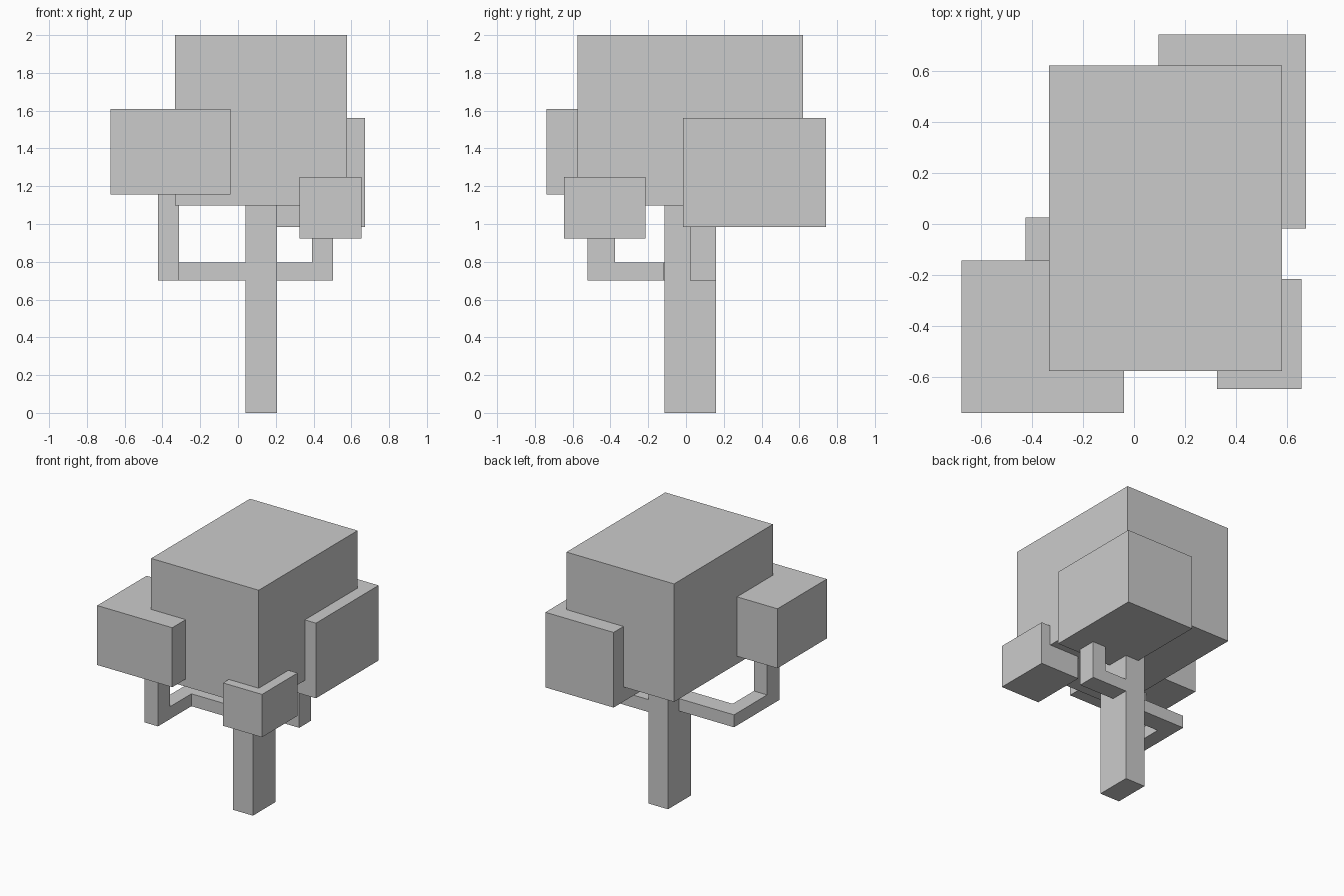
import bpy, bmesh
from mathutils import Vector

if "Cube" in bpy.data.objects:
    bpy.data.objects.remove(bpy.data.objects["Cube"])


def finish(name, bm):
    bmesh.ops.recalc_face_normals(bm, faces=bm.faces)
    mesh = bpy.data.meshes.new(name)
    bm.to_mesh(mesh)
    bm.free()
    bpy.context.collection.objects.link(bpy.data.objects.new(name, mesh))


def box(name, lo, hi):
    lo, hi = Vector(lo), Vector(hi)
    bm = bmesh.new()
    bmesh.ops.create_cube(bm, size=1)
    bmesh.ops.scale(bm, vec=hi - lo, verts=bm.verts)
    bmesh.ops.translate(bm, vec=(lo + hi) / 2, verts=bm.verts)
    finish(name, bm)


def branch(name, x, y, z, steps):
    """Extrude a rectangle on the trunk wall through a series of square bends."""
    bm = bmesh.new()
    corners = [(y[0], z[0]), (y[1], z[0]), (y[1], z[1]), (y[0], z[1])]
    tip = bm.faces.new([bm.verts.new((x, a, b)) for a, b in corners])
    tip.normal_update()
    if tip.normal.dot(Vector(steps[0])) < 0:
        tip.normal_flip()
    for step in steps:
        step = Vector(step)
        # turn onto the neighbouring face that looks along the step
        around = [tip] + [f for e in tip.edges for f in e.link_faces]
        face = max(around, key=lambda f: f.normal.dot(step))
        tip = bmesh.ops.extrude_discrete_faces(bm, faces=[face])["faces"][0]
        bmesh.ops.translate(bm, vec=step, verts=tip.verts)
        bm.normal_update()
    finish(name, bm)


# Trunk
box("trunk", (0.04, -0.115, 0), (0.207, 0.16, 1.097))

# Branches: the left one bends forward then up, the right one straight up
branch("left_branch", 0.04, (-0.118, 0.025), (0.70, 0.795),
       [(-0.352, 0, 0), (-0.112, 0, 0), (0, -0.257, 0), (0, -0.147, 0), (0, 0, 0.36)])
branch("right_branch", 0.207, (0.02, 0.16), (0.70, 0.795),
       [(0.185, 0, 0), (0.112, 0, 0), (0, 0, 0.19)])

# Leaf blocks
for name, lo, hi in (
    ("main_leaves", (-0.333, -0.575, 1.097), (0.578, 0.62, 2.0)),
    ("left_leaves", (-0.675, -0.738, 1.155), (-0.04, -0.142, 1.61)),
    ("back_right_leaves", (0.095, -0.017, 0.985), (0.672, 0.74, 1.56)),
    ("front_right_leaves", (0.325, -0.645, 0.922), (0.655, -0.215, 1.25)),
):
    box(name, lo, hi)
